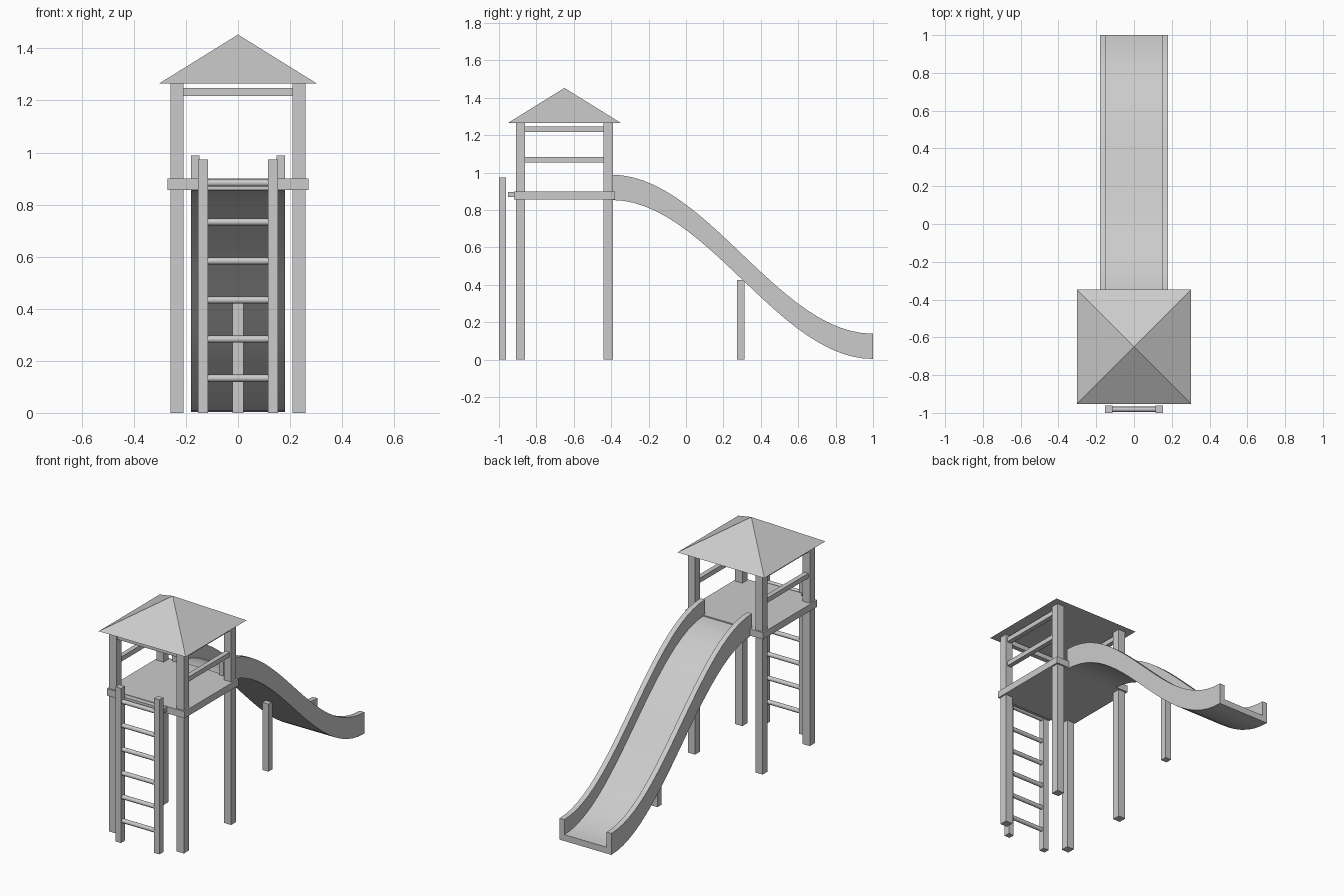
import bpy, bmesh, math
from mathutils import Matrix

if "Cube" in bpy.data.objects:
    bpy.data.objects.remove(bpy.data.objects["Cube"])

grey = bpy.data.materials.new("plain_grey")
grey.use_nodes = True
GREY = (0.6, 0.6, 0.6, 1)
grey.diffuse_color = GREY
grey.node_tree.nodes["Principled BSDF"].inputs["Base Color"].default_value = GREY

CY = -0.65          # tower centre along y
POST = 0.235        # post offset from tower centre
DECK = 0.90         # deck top height
EAVE = 1.265


def finish(name, bm):
    bmesh.ops.recalc_face_normals(bm, faces=bm.faces)
    me = bpy.data.meshes.new(name)
    bm.to_mesh(me)
    bm.free()
    me.materials.append(grey)
    ob = bpy.data.objects.new(name, me)
    bpy.context.collection.objects.link(ob)
    return ob


def box(name, x, y, z):
    """Box from (min, max) pairs."""
    bm = bmesh.new()
    bmesh.ops.create_cube(bm, size=1)
    for v in bm.verts:
        for i, (lo, hi) in enumerate((x, y, z)):
            v.co[i] = lo if v.co[i] < 0 else hi
    return finish(name, bm)


def around(c, half):
    return (c - half, c + half)


def smooth(ob, angle=35):
    bpy.ops.object.select_all(action='DESELECT')
    ob.select_set(True)
    bpy.context.view_layer.objects.active = ob
    bpy.ops.object.shade_smooth_by_angle(angle=math.radians(angle))


# Tower posts, deck and roof
for sx, side in ((-1, "right"), (1, "left")):
    for sy, end in ((-1, "front"), (1, "back")):
        box(f"{end}_{side}_post", around(sx * POST, 0.025),
            around(CY + sy * POST, 0.025), (0, EAVE))

box("deck", around(0, 0.27), around(CY, 0.27), (0.857, DECK))
box("deck_step", around(0, 0.15), (-0.952, -0.91), (0.87, 0.897))

bm = bmesh.new()
bmesh.ops.create_cone(bm, segments=4, radius1=0.303 * math.sqrt(2), radius2=0,
                      depth=0.188, cap_ends=True,
                      matrix=Matrix.Translation((0, CY, EAVE + 0.094))
                      @ Matrix.Rotation(math.pi / 4, 4, 'Z'))
finish("roof", bm)

# Guard rails on both sides and over the ladder entrance
for sx, side in ((-1, "right"), (1, "left")):
    for z, level in ((1.07, "lower"), (1.233, "upper")):
        box(f"{side}_{level}_rail", around(sx * POST, 0.015),
            around(CY, POST), around(z, 0.015))
box("front_upper_rail", around(0, POST), around(CY - POST, 0.015),
    around(1.233, 0.015))

# Ladder
for sx, side in ((-1, "right"), (1, "left")):
    box(f"{side}_ladder_rail", around(sx * 0.134, 0.019), (-1, -0.962), (0, 0.973))
for i in range(6):
    bm = bmesh.new()
    bmesh.ops.create_cone(bm, segments=12, radius1=0.0135, radius2=0.0135,
                          depth=0.25, cap_ends=True,
                          matrix=Matrix.Translation((0, -0.981, 0.133 + 0.15 * i))
                          @ Matrix.Rotation(math.pi / 2, 4, 'Y'))
    smooth(finish(f"ladder_rung_{i + 1}", bm))

# Slide: a U-shaped section swept along a cosine curve
W, INNER, WALL, FLOOR = 0.18, 0.147, 0.135, 0.04
section = [(-W, 0), (W, 0), (W, WALL), (INNER, WALL),
           (INNER, FLOOR), (-INNER, FLOOR), (-INNER, WALL), (-W, WALL)]
STEPS = 24
bm = bmesh.new()
rings = []
for i in range(STEPS + 1):
    t = i / STEPS
    y = -0.4 + 1.4 * t
    z = 0.004 + 0.85 * (1 + math.cos(math.pi * t)) / 2
    rings.append([bm.verts.new((px, y, z + pz)) for px, pz in section])
n = len(section)
for a, b in zip(rings, rings[1:]):
    for k in range(n):
        bm.faces.new((a[k], a[(k + 1) % n], b[(k + 1) % n], b[k]))
# End caps, each made of two walls and a floor strip
for r in (rings[0], rings[-1]):
    bm.faces.new((r[0], r[1], r[4], r[5]))
    bm.faces.new((r[1], r[2], r[3], r[4]))
    bm.faces.new((r[0], r[5], r[6], r[7]))
smooth(finish("slide", bm))

box("slide_support", around(0, 0.021), around(0.293, 0.021), (0, 0.425))
